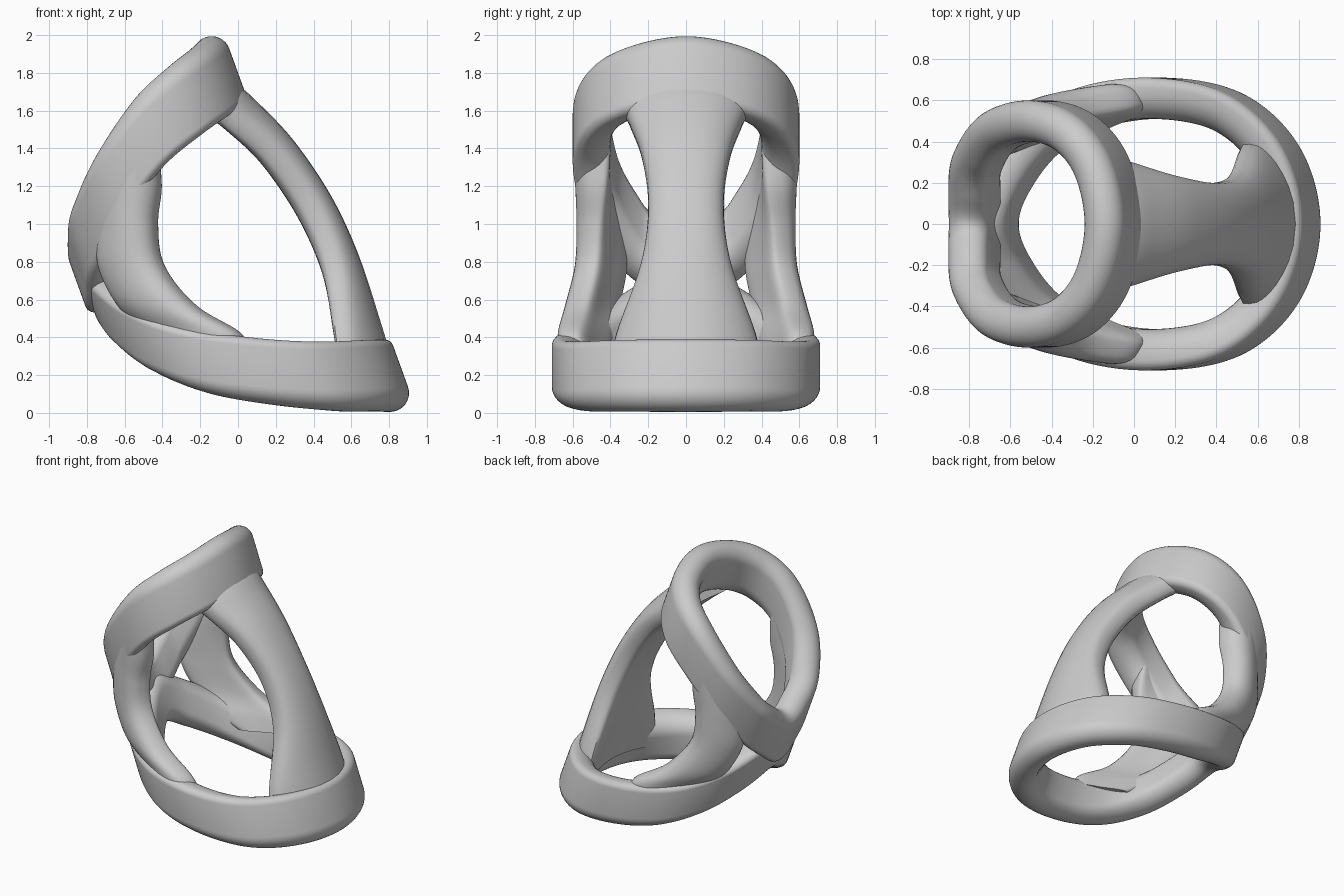
import bpy, bmesh, math
from mathutils import Vector

cube = bpy.data.objects.get("Cube")
if cube:
    bpy.data.objects.remove(cube, do_unlink=True)

gray = bpy.data.materials.new("plain_gray")
gray.use_nodes = True
gray.diffuse_color = (0.6, 0.6, 0.6, 1)
gray.node_tree.nodes["Principled BSDF"].inputs["Base Color"].default_value = (0.6, 0.6, 0.6, 1)


def spline(pts, steps, closed):
    """Catmull-Rom interpolation of tuples of any length."""
    n, out = len(pts), []
    pick = (lambda i: pts[i % n]) if closed else (lambda i: pts[max(0, min(n - 1, i))])
    for i in range(n if closed else n - 1):
        a, b, c, d = (pick(i + k) for k in (-1, 0, 1, 2))
        for s in range(steps):
            t = s / steps
            out.append([0.5 * (2 * q + (r - p) * t + (2 * p - 5 * q + 4 * r - w) * t * t
                               + (3 * q - p - 3 * r + w) * t ** 3)
                        for p, q, r, w in zip(a, b, c, d)])
    if not closed:
        out.append(list(pts[-1]))
    return out


def loft(name, sections, closed):
    """Skin a list of equal-length point loops."""
    bm = bmesh.new()
    rows = [[bm.verts.new(p) for p in sec] for sec in sections]
    m = len(rows[0])
    for i in range(len(rows) if closed else len(rows) - 1):
        a, b = rows[i], rows[(i + 1) % len(rows)]
        for j in range(m):
            k = (j + 1) % m
            bm.faces.new((a[j], a[k], b[k], b[j]))
    if not closed:
        bm.faces.new(rows[0])
        bm.faces.new(rows[-1])
    bmesh.ops.recalc_face_normals(bm, faces=bm.faces)
    mesh = bpy.data.meshes.new(name)
    bm.to_mesh(mesh)
    bm.free()
    mesh.materials.append(gray)
    obj = bpy.data.objects.new(name, mesh)
    bpy.context.collection.objects.link(obj)
    bpy.ops.object.select_all(action='DESELECT')
    obj.select_set(True)
    bpy.context.view_layer.objects.active = obj
    bpy.ops.object.shade_smooth_by_angle(angle=math.radians(40))


def arc(cx, cy, r, start, end, n=8):
    """Points on a circular arc, angles in degrees."""
    for i in range(n + 1):
        a = math.radians(start + (end - start) * i / n)
        yield cx + r * math.cos(a), cy + r * math.sin(a)


def band(name, half_path, rim, half_height, r=0.1):
    """Closed band: fully rounded rim toward `rim`, tighter outer corner on the other edge."""
    path = half_path + [(x, -y, z) for x, y, z in half_path[-2:0:-1]]
    pts = [Vector(p) for p in spline(path, 12, True)]
    rim = Vector(rim).normalized()
    outer, inner = 0.05, 0.13
    profile = [*arc(0, half_height - r, r, 0, 180, 16),
               *arc(inner - r, inner - half_height, inner, 180, 270),
               *arc(r - outer, outer - half_height, outer, 270, 360)]
    flip = math.copysign(1, rim.z)
    sections = []
    for i, p in enumerate(pts):
        tangent = pts[(i + 1) % len(pts)] - pts[i - 1]
        side = tangent.cross(rim).normalized() * flip
        sections.append([p + side * u + rim * v for u, v in profile])
    loft(name, sections, True)


# Tilted upper band and lower band, pinched together at the back
band("upper_band", [(-0.106, 0, 1.8), (-0.16, 0.27, 1.75), (-0.29, 0.44, 1.65), (-0.47, 0.5, 1.485),
                    (-0.65, 0.45, 1.22), (-0.755, 0.3, 0.97), (-0.77, 0.14, 0.82), (-0.765, 0, 0.74)],
     (-0.34, 0, 0.94), 0.2)
band("lower_band", [(0.775, 0, 0.19), (0.69, 0.32, 0.19), (0.46, 0.54, 0.19), (0.13, 0.61, 0.22),
                    (-0.2, 0.565, 0.28), (-0.45, 0.425, 0.39), (-0.62, 0.21, 0.53), (-0.69, 0, 0.63)],
     (0.34, 0, -0.94), 0.19)


def oval(n=32):
    """Flat pad outline with fully rounded ends, unit half sizes."""
    for i in range(n):
        c, s = math.cos(math.tau * i / n), math.sin(math.tau * i / n)
        yield math.copysign(abs(c) ** 0.8, c), math.copysign(abs(s) ** 0.65, s)


# Waisted front strut: x, z, half width, bend
stations = spline([(-0.06, 1.65, 0.33, 0.07), (0.02, 1.58, 0.3, 0.06), (0.21, 1.38, 0.235, 0.03),
                   (0.4, 1.1, 0.2, 0.02), (0.54, 0.8, 0.24, 0.04), (0.655, 0.45, 0.37, 0.11),
                   (0.73, 0.2, 0.43, 0.15)], 8, False)
sections = []
for i, (x, z, w, bend) in enumerate(stations):
    a, b = stations[max(0, i - 1)], stations[min(len(stations) - 1, i + 1)]
    out = Vector((a[1] - b[1], 0, b[0] - a[0])).normalized()
    sections.append([Vector((x, w * u, z)) + out * (0.105 * v - bend * u * u) for u, v in oval()])
loft("front_strut", sections, False)

# Side struts: x, y, z, half width, yaw of the pad
side_stations = spline([(-0.13, 0.565, 0.33, 0.2, 0.4), (-0.24, 0.55, 0.43, 0.26, 0.42),
                        (-0.43, 0.52, 0.57, 0.22, 0.45), (-0.565, 0.475, 0.78, 0.185, 0.5),
                        (-0.58, 0.475, 1.0, 0.16, 0.45), (-0.545, 0.49, 1.2, 0.14, 0.2),
                        (-0.52, 0.5, 1.4, 0.1, 0)], 8, False)
for name, s in (("left_back_strut", 1), ("right_back_strut", -1)):
    loft(name, [[Vector((x + w * u * math.cos(yaw) - 0.095 * v * math.sin(yaw),
                         s * (y + w * u * math.sin(yaw) + 0.095 * v * math.cos(yaw) - 0.04 * u * u), z))
                 for u, v in oval()] for x, y, z, w, yaw in side_stations], False)
